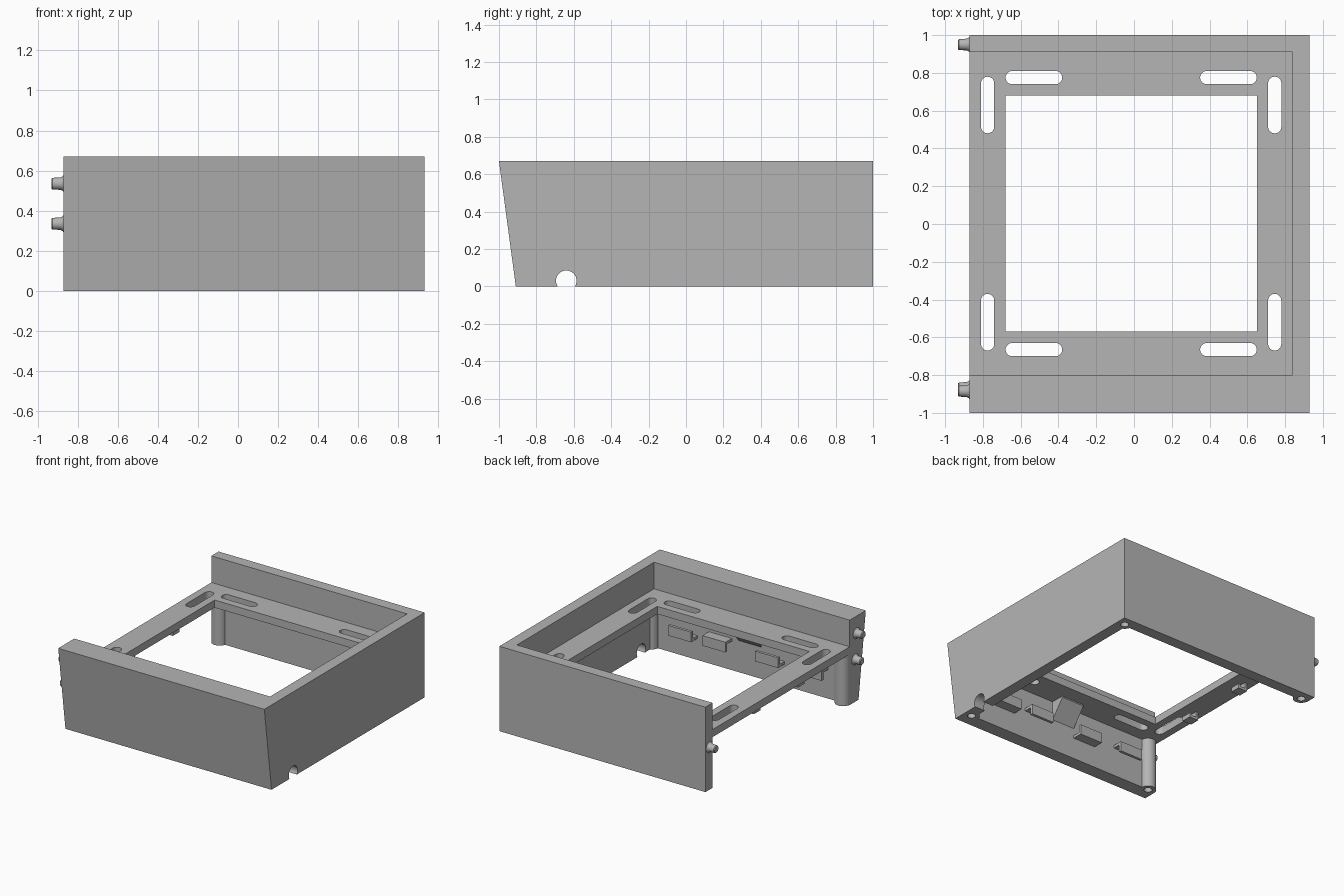
import bpy
import bmesh
import math
from mathutils import Matrix, Vector

old = bpy.data.objects.get("Cube")
if old:
    bpy.data.objects.remove(old, do_unlink=True)

GREY = (0.46, 0.46, 0.46, 1.0)
mat = bpy.data.materials.new("plain grey")
mat.use_nodes = True
mat.diffuse_color = GREY
mat.node_tree.nodes["Principled BSDF"].inputs["Base Color"].default_value = GREY

SHELF_TOP, SHELF_BOTTOM = 0.46, 0.40
LEFT, RIGHT, HEIGHT = -0.87, 0.93, 0.67
FRONT_IN, BACK_IN, SIDE_IN = -0.80, 0.91, 0.84


def make(name, bm):
    bmesh.ops.recalc_face_normals(bm, faces=bm.faces)
    mesh = bpy.data.meshes.new(name)
    bm.to_mesh(mesh)
    bm.free()
    mesh.materials.append(mat)
    ob = bpy.data.objects.new(name, mesh)
    bpy.context.collection.objects.link(ob)
    return ob


def extrude(name, points, step):
    """Prism from a closed outline swept along a vector."""
    bm = bmesh.new()
    face = bm.faces.new([bm.verts.new(p) for p in points])
    res = bmesh.ops.extrude_face_region(bm, geom=[face])
    moved = [g for g in res["geom"] if isinstance(g, bmesh.types.BMVert)]
    bmesh.ops.translate(bm, verts=moved, vec=step)
    return make(name, bm)


def box(name, x0, x1, y0, y1, z0, z1):
    pts = [(x0, y0, z0), (x1, y0, z0), (x1, y1, z0), (x0, y1, z0)]
    return extrude(name, pts, (0, 0, z1 - z0))


def side_prism(name, profile, x0, x1):
    return extrude(name, [(x0, y, z) for y, z in profile], (x1 - x0, 0, 0))


def cylinder(name, start, step, r, n=32):
    rot = Vector(step).to_track_quat('Z', 'Y').to_matrix()
    pts = []
    for i in range(n):
        a = math.tau * i / n
        pts.append(Vector(start) + rot @ Vector((r * math.cos(a), r * math.sin(a), 0)))
    return extrude(name, pts, step)


def slot(cx, cy, along_x, length=0.30, r=0.035):
    """Rounded slot cutter through the shelf."""
    pts = []
    half = length / 2 - r
    for i in range(26):
        side = 1 if i < 13 else -1
        a = -math.pi / 2 + math.pi * (i % 13) / 12 + (0 if i < 13 else math.pi)
        u, v = side * half + r * math.cos(a), r * math.sin(a)
        if not along_x:
            u, v = -v, u
        pts.append((cx + u, cy + v, 0.3))
    return extrude("slot_cutter", pts, (0, 0, 0.25))


def combine(ob, other, operation):
    mod = ob.modifiers.new("combine", 'BOOLEAN')
    mod.operation, mod.object, mod.solver = operation, other, 'EXACT'
    other.hide_render = True
    bpy.context.view_layer.objects.active = ob
    bpy.ops.object.modifier_apply(modifier=mod.name)
    bpy.data.objects.remove(other, do_unlink=True)


def smooth(ob):
    bpy.ops.object.select_all(action='DESELECT')
    ob.select_set(True)
    bpy.context.view_layer.objects.active = ob
    bpy.ops.object.shade_smooth_by_angle(angle=math.radians(30))


# Housing: sloped-front block, hollowed above and below the shelf
housing = side_prism("housing", [(-0.91, 0), (1, 0), (1, HEIGHT), (-1, HEIGHT)], LEFT, RIGHT)
for z0, z1 in ((SHELF_TOP, 1), (-0.2, SHELF_BOTTOM)):
    combine(housing, box("cavity_cutter", -1.2, SIDE_IN, FRONT_IN, BACK_IN, z0, z1), 'DIFFERENCE')
combine(housing, box("window_cutter", -0.68, 0.65, -0.57, 0.68, 0.3, 0.55), 'DIFFERENCE')

# Mounting slots in the shelf corners
for cx in (-0.53, 0.50):
    for cy in (-0.665, 0.775):
        combine(housing, slot(cx, cy, True), 'DIFFERENCE')
for cx in (-0.775, 0.745):
    for cy in (-0.52, 0.63):
        combine(housing, slot(cx, cy, False), 'DIFFERENCE')

# Corner screw posts with blind holes
posts = [(x, y) for x in (-0.808, 0.865) for y in (-0.805, 0.925)]
for x, y in posts:
    combine(housing, cylinder("post", (x, y, 0), (0, 0, 0.43), 0.06), 'UNION')
for x, y in posts:
    combine(housing, cylinder("hole_cutter", (x, y, -0.1), (0, 0, 0.3), 0.03, 24), 'DIFFERENCE')

# Cable notch in the side wall
combine(housing, cylinder("notch_cutter", (0.7, -0.64, 0.03), (0.4, 0, 0), 0.055), 'DIFFERENCE')
smooth(housing)


# Locating pegs with flared roots on the open wall ends
def peg(name, y, z):
    bm = bmesh.new()
    profile = [(0, 0.043), (0.006, 0.036), (0.016, 0.031), (0.056, 0.029), (0.062, 0.024)]
    rings = []
    for d, r in profile:
        ring = []
        for i in range(24):
            a = math.tau * i / 24
            ring.append(bm.verts.new((LEFT - d, y + r * math.cos(a), z + r * math.sin(a))))
        rings.append(ring)
    for a, b in zip(rings, rings[1:]):
        for i in range(24):
            j = (i + 1) % 24
            bm.faces.new((a[i], a[j], b[j], b[i]))
    bm.faces.new(rings[0])
    bm.faces.new(rings[-1])
    smooth(make(name, bm))


peg("front_peg_upper", -0.885, 0.535)
peg("front_peg_lower", -0.868, 0.335)
peg("back_peg", 0.95, 0.335)

# Cable hooks on the inside of the front wall, lips alternately up and down
for i, (x, lip_up) in enumerate(((0.56, True), (0.26, False), (-0.20, True), (-0.58, False))):
    y0, y1, low, high, t = FRONT_IN - 0.01, FRONT_IN + 0.08, 0.17, 0.25, 0.022
    profile = [(y0, low), (y1, low), (y1, high), (y1 - t, high), (y1 - t, low + t), (y0, low + t)]
    if not lip_up:
        profile = [(y, low + high - z) for y, z in profile]
    side_prism(f"cable_hook_{i + 1}", profile, x - 0.1, x + 0.1)

# Sloped support wedge between front wall and shelf
side_prism("support_wedge", [(FRONT_IN - 0.01, 0.25), (FRONT_IN, 0.25), (-0.69, 0.39),
                             (-0.69, 0.41), (FRONT_IN - 0.01, 0.41)], -0.1, 0.1)

# Small clips under the open-side shelf rail
for name, y in (("rail_clip_front", -0.28), ("rail_clip_back", 0.27)):
    x0, x1, z0, t = -0.81, -0.73, 0.335, 0.02
    profile = [(x0, 0.41), (x0, z0), (x1, z0), (x1, 0.37), (x1 - t, 0.37),
               (x1 - t, z0 + t), (x0 + t, z0 + t), (x0 + t, 0.41)]
    extrude(name, [(x, y - 0.04, z) for x, z in profile], (0, 0.08, 0))
